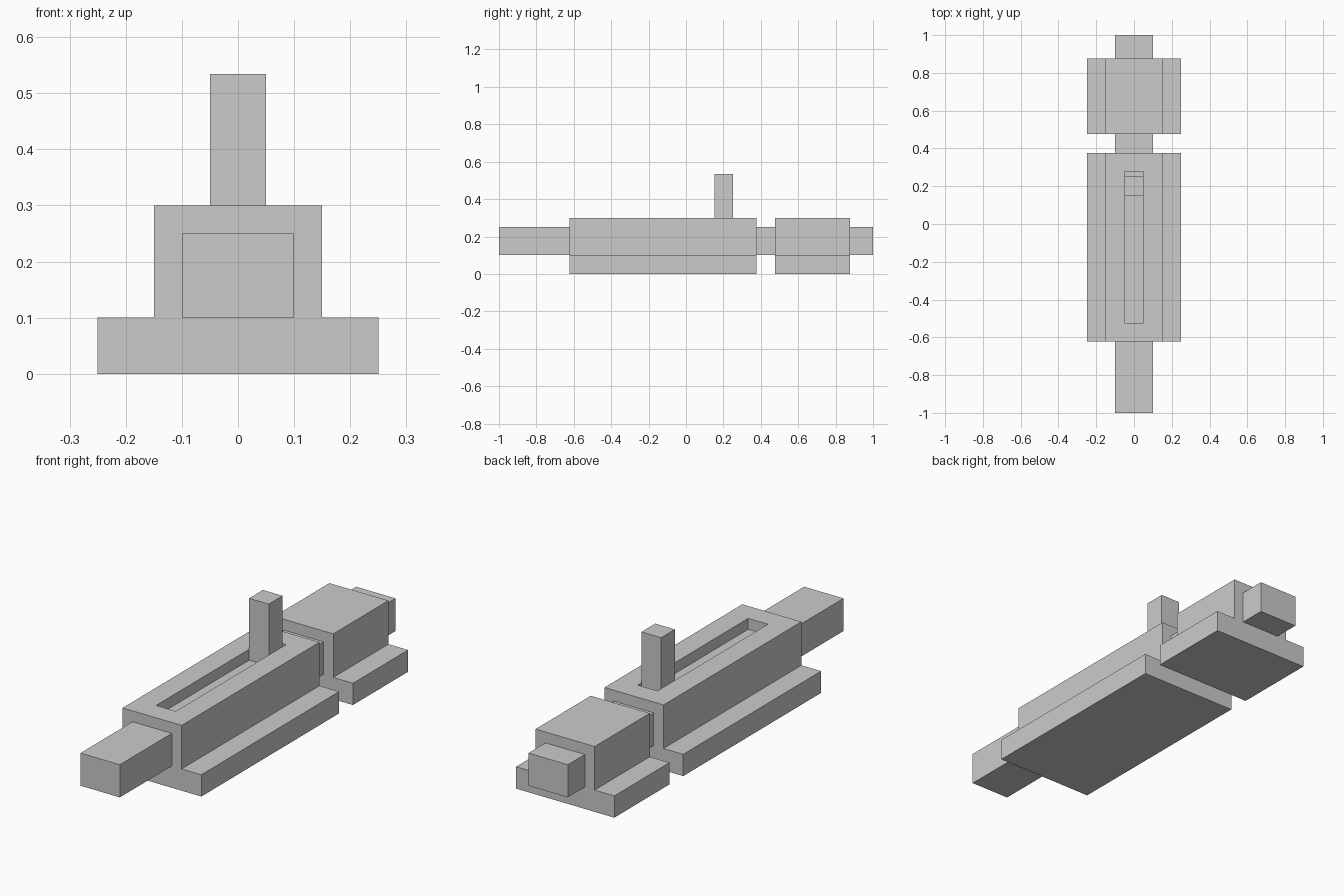
import bpy

if "Cube" in bpy.data.objects:
    bpy.data.objects.remove(bpy.data.objects["Cube"])

BOLT_W, BOLT_Z0, BOLT_Z1 = 0.1, 0.1, 0.25   # half width, bottom, top


def extrude(name, profile, y0, y1):
    """Extrude an (x, z) profile, listed counter-clockwise from the front, along y."""
    n = len(profile)
    verts = [(x, y, z) for y in (y0, y1) for x, z in profile]
    faces = [tuple(range(n)), tuple(reversed(range(n, 2 * n)))]
    faces += [(i, i + n, (i + 1) % n + n, (i + 1) % n) for i in range(n)]
    mesh = bpy.data.meshes.new(name)
    mesh.from_pydata(verts, [], faces)
    obj = bpy.data.objects.new(name, mesh)
    bpy.context.collection.objects.link(obj)
    return obj


def box(name, half_w, y0, y1, z0, z1):
    return extrude(name, [(-half_w, z0), (half_w, z0), (half_w, z1), (-half_w, z1)], y0, y1)


def cut(target, cutter):
    mod = target.modifiers.new("cut", 'BOOLEAN')
    mod.operation, mod.solver, mod.object = 'DIFFERENCE', 'EXACT', cutter
    cutter.hide_render = True
    cutter.hide_set(True)


# Flanged housings with a channel for the bolt
right = [(0.25, 0), (0.25, 0.1), (0.15, 0.1), (0.15, 0.3)]
profile = right + [(-x, z) for x, z in reversed(right)]
housing = extrude("latch_housing", profile, -0.623, 0.377)
keeper = extrude("keeper_housing", profile, 0.477, 0.877)
channel = box("channel_cutter", BOLT_W, -1.1, 1.1, BOLT_Z0, BOLT_Z1)
cut(housing, channel)
cut(keeper, channel)

# Slot in the roof of the long housing
cut(housing, box("slot_cutter", 0.05, -0.523, 0.279, 0.2, 0.4))

# Sliding bolt and its upright handle
box("sliding_bolt", BOLT_W, -1, 1, BOLT_Z0, BOLT_Z1)
box("bolt_handle", 0.05, 0.152, 0.252, BOLT_Z1, 0.534)
